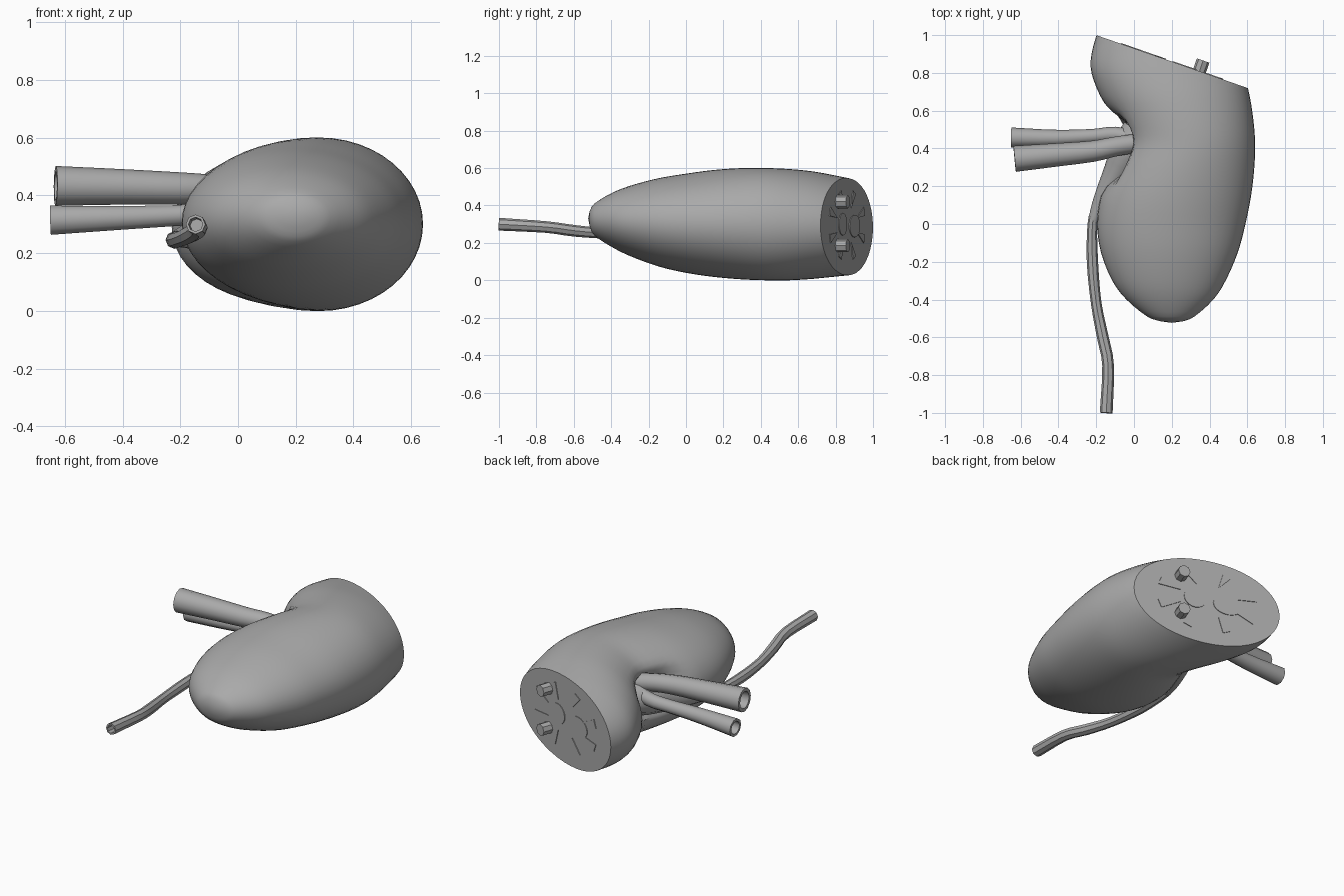
import bpy, bmesh, math
from mathutils import Vector

if "Cube" in bpy.data.objects:
    bpy.data.objects.remove(bpy.data.objects["Cube"])

tissue = bpy.data.materials.new("tissue grey")
tissue.use_nodes = True
tissue.diffuse_color = (0.4, 0.4, 0.4, 1)
tissue.node_tree.nodes["Principled BSDF"].inputs["Base Color"].default_value = (0.4, 0.4, 0.4, 1)


def finish(bm, name, angle=40):
    bmesh.ops.recalc_face_normals(bm, faces=bm.faces)
    mesh = bpy.data.meshes.new(name)
    bm.to_mesh(mesh)
    bm.free()
    obj = bpy.data.objects.new(name, mesh)
    bpy.context.collection.objects.link(obj)
    mesh.materials.append(tissue)
    bpy.ops.object.select_all(action='DESELECT')
    obj.select_set(True)
    bpy.context.view_layer.objects.active = obj
    bpy.ops.object.shade_smooth_by_angle(angle=math.radians(angle))
    return obj


def bridge(bm, rings):
    for a, b in zip(rings, rings[1:]):
        n = len(a)
        for i in range(n):
            j = (i + 1) % n
            bm.faces.new((a[i], a[j], b[j], b[i]))


def spline(points, steps):
    """Smooth path through tuples of any length."""
    p = [Vector(q) for q in points]
    p = [2 * p[0] - p[1]] + p + [2 * p[-1] - p[-2]]
    out = []
    for a, b, c, d in zip(p, p[1:], p[2:], p[3:]):
        for k in range(steps):
            t = k / steps
            out.append(0.5 * (2 * b + (c - a) * t + (2 * a - 5 * b + 4 * c - d) * t * t
                              + (3 * b - a - 3 * c + d) * t ** 3))
    return out + [p[-2]]


def tube(name, points, radii, sides=10, steps=3, hollow=True):
    path = spline(points, steps)
    radius = [r[0] for r in spline([(r, 0) for r in radii], steps)]
    bm = bmesh.new()
    rings = []

    def ring(centre, tangent, r):
        rot = tangent.to_track_quat('Z', 'Y')
        return [bm.verts.new(centre + rot @ Vector((r * math.cos(a), r * math.sin(a), 0)))
                for a in (2 * math.pi * i / sides for i in range(sides))]

    for i, (c, r) in enumerate(zip(path, radius)):
        tangent = (path[min(i + 1, len(path) - 1)] - path[max(i - 1, 0)]).normalized()
        rings.append(ring(c, tangent, r))
    if hollow:  # open bore at the free end
        rings.append(ring(path[-1], tangent, radius[-1] * 0.72))
        rings.append(ring(path[-1] - tangent * 0.08, tangent, radius[-1] * 0.68))
    bridge(bm, rings)
    bm.faces.new(rings[0])
    bm.faces.new(rings[-1])
    return finish(bm, name)


# Bean-shaped body: y, inner edge x, outer edge x, bottom z, top z
sections = [
    (-0.515, 0.14, 0.26, 0.29, 0.37), (-0.49, 0.07, 0.32, 0.24, 0.41),
    (-0.4, -0.04, 0.42, 0.18, 0.465), (-0.3, -0.115, 0.485, 0.13, 0.505),
    (-0.15, -0.175, 0.55, 0.075, 0.545), (0, -0.195, 0.59, 0.04, 0.57),
    (0.15, -0.175, 0.62, 0.018, 0.59), (0.3, -0.12, 0.637, 0.005, 0.6),
    (0.43, -0.075, 0.641, 0, 0.6), (0.55, -0.11, 0.632, 0, 0.595),
    (0.68, -0.18, 0.612, 0.008, 0.582), (0.8, -0.225, 0.58, 0.02, 0.56),
    (0.9, -0.225, 0.54, 0.03, 0.54), (1.03, -0.19, 0.5, 0.045, 0.52)]
bm = bmesh.new()
rings = []
for y, inner, outer, low, high in spline(sections, 3):
    ring = []
    for i in range(48):
        a = 2 * math.pi * i / 48
        x = (inner + outer) / 2 + (outer - inner) / 2 * math.cos(a)
        z = (low + high) / 2 + (high - low) / 2 * math.sin(a)
        # hollow on the inner side where the vessels enter
        if math.cos(a) < 0:
            x += 0.1 * math.exp(-((y - 0.4) / 0.17) ** 4 - ((z - 0.32) / 0.12) ** 4)
        ring.append(bm.verts.new((x, y, z)))
    rings.append(ring)
bridge(bm, rings)
tip = bm.verts.new((0.2, -0.523, 0.33))
for i in range(48):
    bm.faces.new((rings[0][i], tip, rings[0][(i + 1) % 48]))

# Slanted flat cut
cut_point = Vector((0.2, 0.86, 0.295))
cut_normal = Vector((0.33, 0.944, 0)).normalized()
across = Vector((cut_normal.y, -cut_normal.x, 0))
cut = bmesh.ops.bisect_plane(bm, geom=bm.verts[:] + bm.edges[:] + bm.faces[:],
                             plane_co=cut_point, plane_no=cut_normal, clear_outer=True)
bmesh.ops.holes_fill(bm, edges=[e for e in bm.edges if e.is_boundary], sides=0)
finish(bm, "kidney_body")


def on_cut(u, z, lift=0.0):
    return cut_point + across * u + cut_normal * lift + Vector((0, 0, z - cut_point.z))


# Vessel stubs standing on the cut face
for name, z in (("upper_cut_stub", 0.42), ("lower_cut_stub", 0.185)):
    tube(name, [on_cut(0.155, z, -0.03), on_cut(0.155, z, 0.06)], [0.035, 0.035],
         sides=8, steps=1, hollow=False)


# Thin plates for the inner structure on the cut face
def plate(name, outline):
    bm = bmesh.new()
    rings = [[bm.verts.new(on_cut(u, z, h)) for u, z in outline] for h in (-0.004, 0.004)]
    bridge(bm, rings)
    for ring in rings:
        bm.faces.new(ring)
    finish(bm, name, 30)


for name, u, z, ru, rz in (("calyx_disc", -0.12, 0.29, 0.085, 0.06),
                           ("sinus_disc", 0.07, 0.3, 0.065, 0.06)):
    plate(name, [(u + ru * math.cos(k * math.pi / 10), z + rz * math.sin(k * math.pi / 10))
                 for k in range(20)])
for k in range(8):
    a = math.pi * (k + 0.5) / 4
    c, s = math.cos(a), math.sin(a)
    plate(f"pyramid_wedge_{k + 1}", [
        (0.17 * c, 0.295 + 0.1 * s),
        (0.3 * c - 0.025 * s, 0.295 + 0.19 * s + 0.025 * c),
        (0.3 * c + 0.025 * s, 0.295 + 0.19 * s - 0.025 * c)])

# Funnel in the hollow leading into the long duct
tube("renal_pelvis", [(0.03, 0.5, 0.32), (-0.02, 0.4, 0.31), (-0.09, 0.27, 0.28),
                      (-0.17, 0.13, 0.26), (-0.215, 0.02, 0.25)],
     [0.09, 0.1, 0.075, 0.045, 0.028], hollow=False)
tube("ureter", [(-0.2, 0.08, 0.255), (-0.22, 0, 0.25), (-0.22, -0.2, 0.245),
                (-0.2, -0.42, 0.25), (-0.165, -0.6, 0.265), (-0.137, -0.75, 0.285),
                (-0.147, -1, 0.3)],
     [0.026, 0.026, 0.03, 0.028, 0.031, 0.031, 0.034], sides=8)

# Two large vessels
tube("upper_vessel", [(0.03, 0.43, 0.4), (-0.1, 0.41, 0.42), (-0.22, 0.385, 0.425),
                      (-0.42, 0.365, 0.43), (-0.632, 0.345, 0.433)],
     [0.05, 0.052, 0.056, 0.062, 0.069], sides=12)
tube("lower_vessel", [(0.03, 0.45, 0.36), (-0.1, 0.475, 0.34), (-0.22, 0.465, 0.33),
                      (-0.42, 0.455, 0.322), (-0.65, 0.458, 0.314)],
     [0.04, 0.04, 0.038, 0.044, 0.053], sides=10)
